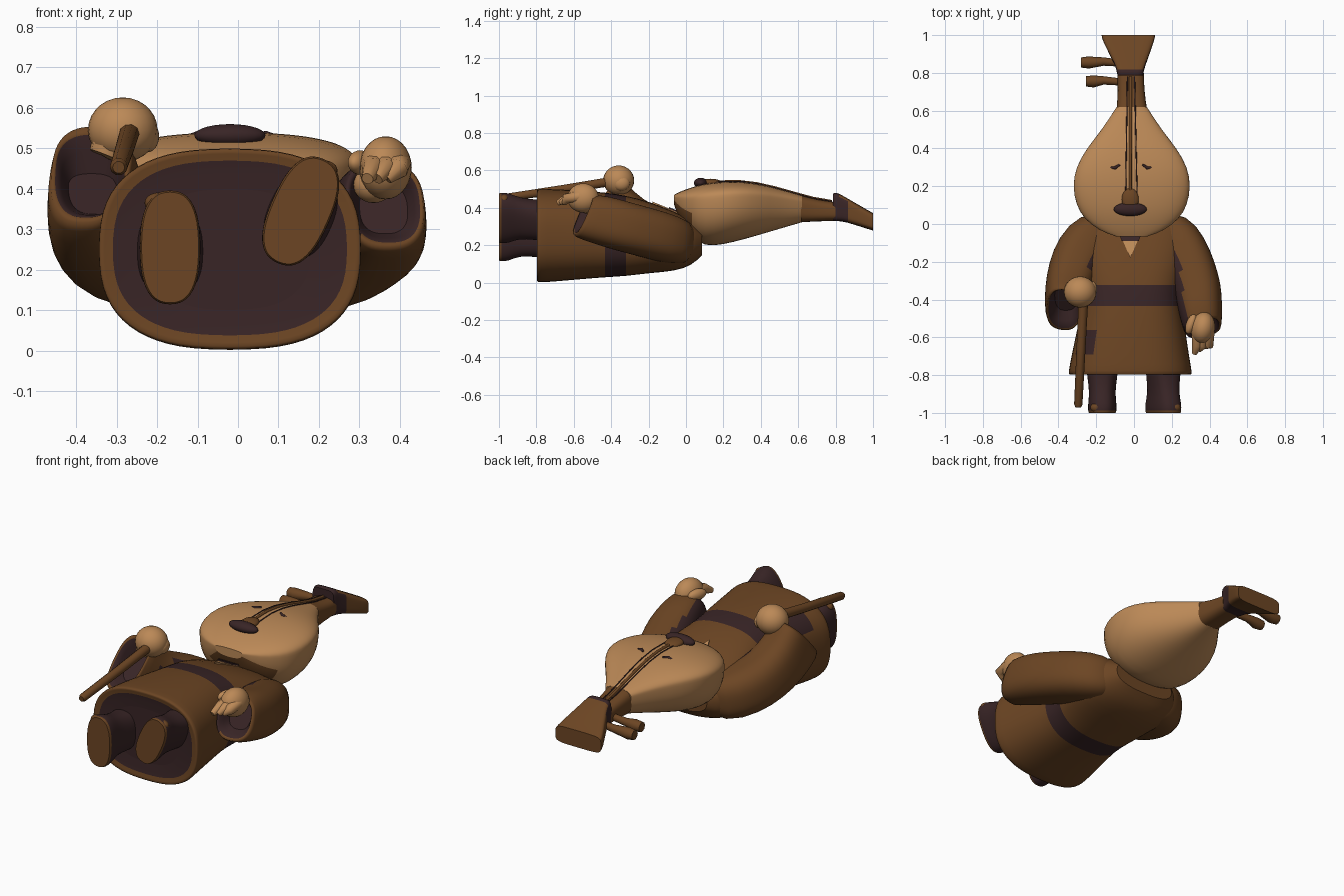
import bpy, bmesh
from math import sin, cos, pi, copysign, radians
from mathutils import Vector, Matrix

cube = bpy.data.objects.get("Cube")
if cube:
    bpy.data.objects.remove(cube)


def material(name, rgb):
    m = bpy.data.materials.new(name)
    m.use_nodes = True
    m.diffuse_color = (*rgb, 1)
    m.node_tree.nodes["Principled BSDF"].inputs["Base Color"].default_value = (*rgb, 1)
    return m


MATS = [material("robe brown", (0.15, 0.06, 0.017)),
        material("dark plum", (0.04, 0.018, 0.019)),
        material("pale wood", (0.5, 0.25, 0.095))]
BROWN, DARK, TAN = range(3)
Y = Vector((0, 1, 0))


def finish(name, bm, subsurf=0):
    bmesh.ops.recalc_face_normals(bm, faces=bm.faces[:])
    me = bpy.data.meshes.new(name)
    bm.to_mesh(me)
    bm.free()
    for m in MATS:
        me.materials.append(m)
    ob = bpy.data.objects.new(name, me)
    bpy.context.collection.objects.link(ob)
    if subsurf:
        mod = ob.modifiers.new("smooth", "SUBSURF")
        mod.levels = mod.render_levels = subsurf
    return ob


def loft(name, rings, d0=Y, d1=Y, power=2.4, roll=0, n=32, rule=None, accent=DARK):
    """Skin rings of (x, y, z, half width, height above, height below, colour)."""
    bm = bmesh.new()
    crease = bm.edges.layers.float.new("crease_edge")
    loops = []
    for i, (x, y, z, a, up, down, _) in enumerate(rings):
        d = d0.lerp(d1, i / (len(rings) - 1)).normalized()
        side = d.cross(Vector((0, 0, 1))).normalized()
        top = side.cross(d)
        turn = Matrix.Rotation(radians(roll), 3, d)
        loop = []
        for k in range(n):
            c, s = cos(2 * pi * k / n), sin(2 * pi * k / n)
            u = copysign(abs(c) ** (2 / power), c) * a
            v = copysign(abs(s) ** (2 / power), s) * (up if s > 0 else down)
            loop.append(bm.verts.new(Vector((x, y, z)) + turn @ (side * u + top * v)))
        loops.append(loop)
    for ring, p, q in zip(rings, loops, loops[1:]):
        for k in range(n):
            f = bm.faces.new((p[k], p[(k + 1) % n], q[(k + 1) % n], q[k]))
            f.smooth = True
            f.material_index = ring[6]
            if rule and rule(f.calc_center_median()):
                f.material_index = accent
    for loop, ring in ((loops[0], rings[0]), (loops[-1], rings[-1])):
        f = bm.faces.new(loop)
        f.material_index = ring[6]
        for e in f.edges:
            e[crease] = 1
    return finish(name, bm, 1)


def blob(name, centre, size, mat, rot=0):
    bm = bmesh.new()
    bmesh.ops.create_uvsphere(bm, u_segments=24, v_segments=14, radius=1)
    m = Matrix.Translation(centre) @ Matrix.Rotation(radians(rot), 4, "Z") @ Matrix.Diagonal((*size, 1))
    bmesh.ops.transform(bm, matrix=m, verts=bm.verts[:])
    for f in bm.faces:
        f.smooth = True
        f.material_index = mat
    return finish(name, bm)


def rod(name, points, radii, mat):
    cu = bpy.data.curves.new(name, "CURVE")
    cu.dimensions = "3D"
    cu.bevel_depth = 1
    cu.bevel_resolution = 3
    cu.use_fill_caps = True
    sp = cu.splines.new("POLY")
    sp.points.add(len(points) - 1)
    for p, co, r in zip(sp.points, points, radii):
        p.co = (*co, 1)
        p.radius = r
    sp.use_smooth = True
    cu.materials.append(MATS[mat])
    ob = bpy.data.objects.new(name, cu)
    bpy.context.collection.objects.link(ob)


# Robe with a dark, shallow hem, a belt band and broad shoulders
loft("robe", [
    (-.02, -.785, .25, .2, .15, .15, DARK),
    (-.02, -.792, .25, .306, .232, .222, BROWN),
    (-.02, -.80, .25, .322, .247, .243, BROWN),
    (-.02, -.79, .25, .33, .252, .252, BROWN),
    (-.02, -.7, .25, .312, .25, .245, BROWN),
    (-.015, -.56, .25, .288, .243, .233, BROWN),
    (-.01, -.43, .25, .262, .232, .222, DARK),
    (-.01, -.325, .245, .262, .222, .212, BROWN),
    (-.005, -.2, .235, .29, .2, .185, BROWN),
    (0, -.06, .22, .30, .16, .16, BROWN),
    (0, .03, .215, .27, .12, .125, BROWN),
    (0, .085, .22, .19, .07, .075, BROWN)],
    power=2.6, rule=lambda c: c.x < -.2 and c.z > .36 and -.7 < c.y < -.56)

# Neckline plates
for label, pts, lift, mat in (
        ("neckline", ((-.08, -.04, .366), (.04, -.04, .366), (-.02, -.18, .424)), 0, TAN),
        ("collar", ((-.08, -.05, .371), (.04, -.05, .371), (.025, -.09, .388), (-.065, -.09, .388)), .006, DARK)):
    bm = bmesh.new()
    f = bm.faces.new([bm.verts.new((x, y, z + lift)) for x, y, z in pts])
    f.material_index = mat
    ext = bmesh.ops.extrude_face_region(bm, geom=[f])["geom"]
    bmesh.ops.translate(bm, vec=(0, 0, .009), verts=[v for v in ext if isinstance(v, bmesh.types.BMVert)])
    finish(label, bm)

# Sleeves, open at the cuff, dark along the inner side
loft("left_sleeve", [
    (.1, .02, .22, .05, .06, .06, BROWN),
    (.18, -.01, .21, .12, .125, .125, BROWN),
    (.26, -.14, .24, .135, .14, .125, BROWN),
    (.305, -.25, .27, .133, .14, .125, BROWN),
    (.34, -.36, .30, .13, .14, .127, BROWN),
    (.355, -.46, .335, .117, .135, .13, BROWN),
    (.365, -.55, .365, .102, .115, .13, BROWN),
    (.365, -.556, .37, .09, .1, .115, DARK),
    (.36, -.49, .35, .06, .07, .07, DARK)],
    Vector((.6, -.8, 0)), Vector((.1, -.87, .48)), power=2.6,
    rule=lambda c: c.y < -.14 and c.x < .2 - .16 * c.y and c.z > .2)
loft("right_sleeve", [
    (-.1, .02, .22, .05, .06, .06, BROWN),
    (-.19, -.01, .21, .12, .125, .125, BROWN),
    (-.285, -.14, .245, .135, .14, .13, BROWN),
    (-.33, -.25, .29, .13, .14, .135, BROWN),
    (-.355, -.35, .365, .118, .135, .165, BROWN),
    (-.365, -.43, .465, .102, .13, .21, BROWN),
    (-.365, -.435, .47, .09, .115, .195, DARK),
    (-.36, -.38, .40, .06, .06, .1, DARK)],
    Vector((-.6, -.8, 0)), Vector((.03, -.63, .78)), power=2.6,
    rule=lambda c: c.x > -.225 and c.y < -.1 and c.z > .2)

# Hands: one relaxed, one gripping the cane
blob("left_palm", (.365, -.55, .452), (.064, .085, .078), TAN, -10)
blob("left_thumb", (.302, -.53, .465), (.026, .055, .03), TAN, -20)
blob("left_wrist", (.335, -.52, .41), (.05, .05, .045), TAN)
for i in range(3):
    x = .335 + i * .03
    rod("left_finger", [(x, -.57, .46), (x, -.64, .45), (x - .015 - i * .006, -.685 + i * .018, .425)], [.032, .027, .015], TAN)
rod("right_wrist", [(-.325, -.37, .48), (-.3, -.365, .54)], [.045, .06], TAN)
blob("right_fist", (-.285, -.36, .546), (.086, .083, .08), TAN)
blob("right_thumb", (-.225, -.345, .53), (.03, .045, .04), TAN)
rod("cane", [(-.265, -.34, .55), (-.28, -.65, .50), (-.295, -.955, .455), (-.295, -.97, .453)], [.026, .024, .022, .015], BROWN)

# Boots with brown soles, each rolled a little differently
for label, x, z, roll, toe in (("right_boot", -.168, .255, 0, (-.195, -.972, .365)),
                               ("left_boot", .155, .345, 24, (.21, -.972, .445))):
    loft(label, [
        (x, -1, z, .071, .138, .138, BROWN),
        (x, -.993, z, .076, .143, .143, DARK),
        (x, -.95, z, .076, .142, .142, DARK),
        (x, -.89, z, .068, .112, .112, DARK),
        (x, -.81, z - .01, .08, .11, .11, DARK),
        (x, -.75, z - .01, .085, .11, .11, DARK)], power=2.5, roll=roll, n=24)
    blob(label + "_toe", toe, (.036, .026, .026), BROWN)

# Lute-shaped head: y, half width, front height, back height
profile = [(-.065, .085, .468, .42), (-.035, .175, .485, .33), (.03, .255, .51, .24),
           (.1, .295, .528, .192), (.2, .314, .54, .203), (.3, .297, .54, .228),
           (.4, .24, .525, .257), (.5, .157, .50, .287), (.62, .08, .465, .322)]
rings = []
for y, a, front, back in profile:
    rim = front - (front - back) * .24
    rings.append((-.012, y, rim, a, front - rim, rim - back, TAN))
loft("lute_head", rings, n=40, rule=lambda c: c.y < .05 and c.z < .42 and -.12 < c.x < .19, accent=BROWN)
loft("lute_neck", [
    (-.012, .615, .4, .08, .066, .078, BROWN),
    (-.015, .7, .385, .07, .058, .058, BROWN),
    (-.018, .8, .38, .07, .05, .05, BROWN)], power=3)
loft("peghead", [
    (-.02, .785, .405, .066, .07, .075, DARK),
    (-.02, .80, .405, .071, .077, .077, DARK),
    (-.02, .815, .402, .073, .075, .074, BROWN),
    (-.02, .85, .392, .084, .066, .066, BROWN),
    (-.03, .975, .335, .14, .05, .05, BROWN),
    (-.03, 1, .325, .142, .047, .047, BROWN)],
    power=5, rule=lambda c: c.y < .84 and c.z < .455)
for y, tip in ((.86, -.26), (.76, -.235)):
    rod("tuning_peg", [(-.05, y - .01, .37), (-.16, y, .365), (tip + .02, y - .005, .36), (tip - .02, y - .005, .36)],
        [.018, .022, .032, .027], BROWN)


# Strings follow the front of the head
def front(y):
    for (y0, _, z0, _), (y1, _, z1, _) in zip(profile, profile[1:]):
        if y0 <= y <= y1:
            return z0 + (z1 - z0) * (y - y0) / (y1 - y0)
    return .46 - (y - .62) * .17


for x0, x1, radius, mat in ((-.045, -.035, .003, DARK), (-.02, -.018, .008, BROWN), (.018, .003, .003, DARK)):
    rod("string", [(x0 + (x1 - x0) * k / 7, .08 + .1 * k, front(.08 + .1 * k) + .001) for k in range(8)],
        [radius] * 8, mat)

# Bridge mouth, nose and closed eyes
blob("bridge", (-.02, .078, .532), (.088, .036, .028), DARK)
blob("nose", (-.02, .13, .535), (.045, .06, .02), BROWN)
for x, s in ((-.1, -1), (.07, 1)):
    rod("eye", [(x - s * .025, .315, front(.3) - .003), (x, .297, front(.3) - .006), (x + s * .028, .3, front(.3) - .012)],
        [.005, .009, .005], DARK)
